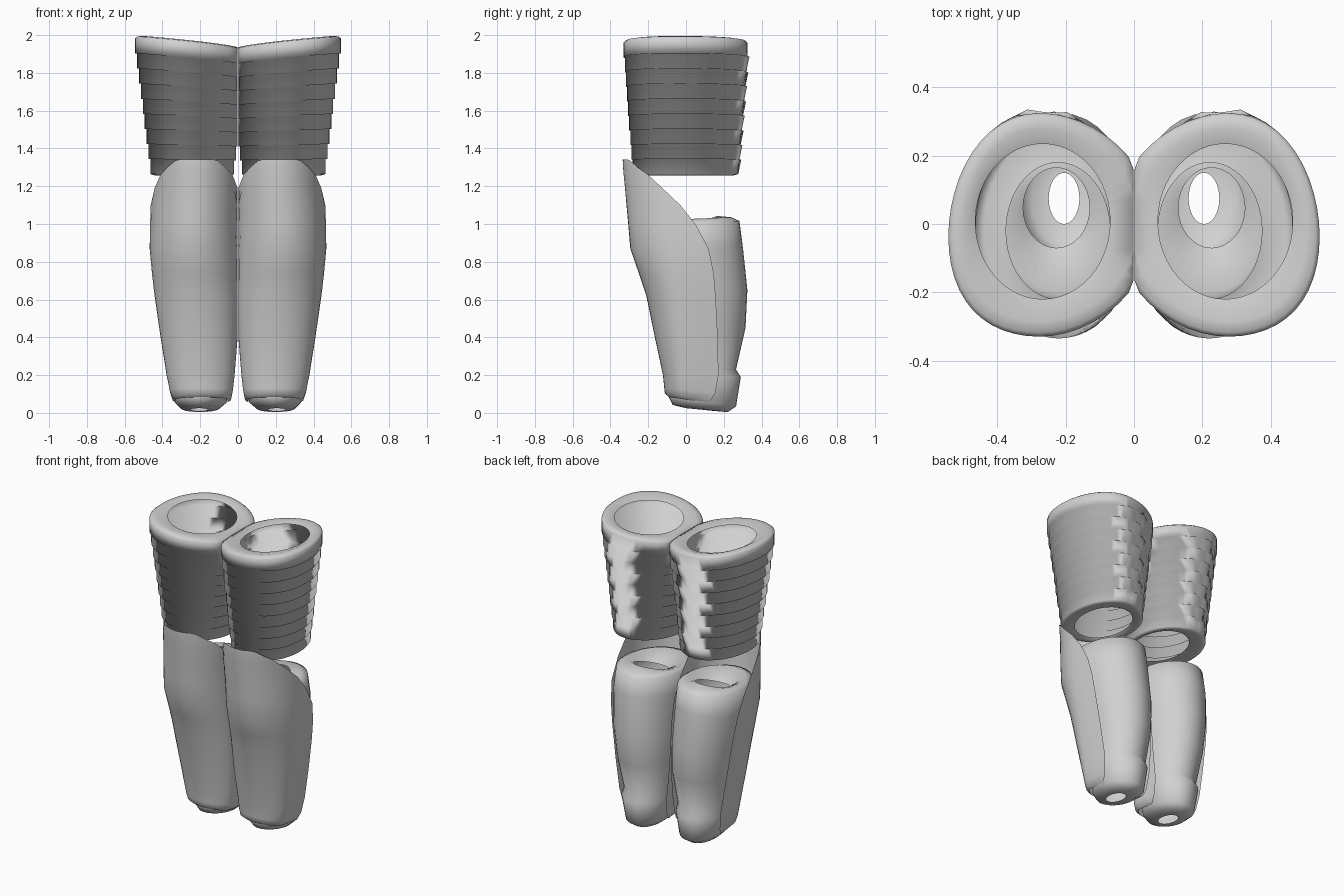
import bpy, bmesh, math

if "Cube" in bpy.data.objects:
    bpy.data.objects.remove(bpy.data.objects["Cube"])

grey = bpy.data.materials.new("light_grey")
grey.diffuse_color = (0.64, 0.64, 0.64, 1)
grey.use_nodes = True
grey.node_tree.nodes["Principled BSDF"].inputs["Base Color"].default_value = grey.diffuse_color


def loft(name, rings, closed, angle):
    """Skin a top-to-bottom list of rings, mirror it to the other leg, smooth it."""
    bm = bmesh.new()
    rows = [[bm.verts.new(p) for p in r] for r in rings]
    n = len(rows[0])
    for a, b in zip(rows, rows[1:]):
        for i in range(n if closed else n - 1):
            j = (i + 1) % n
            bm.faces.new((b[i], b[j], a[j], a[i]))
    me = bpy.data.meshes.new(name)
    bm.to_mesh(me)
    bm.free()
    me.materials.append(grey)
    ob = bpy.data.objects.new(name, me)
    bpy.context.collection.objects.link(ob)
    bpy.ops.object.select_all(action='DESELECT')
    ob.select_set(True)
    bpy.context.view_layer.objects.active = ob
    bpy.ops.object.shade_smooth_by_angle(angle=math.radians(angle))
    mir = ob.modifiers.new("other_leg", 'MIRROR')
    mir.use_mirror_merge = False
    return ob


def oval(x0, x1, y0, y1, z, n, bump=None, skew=0.0):
    """Oval ring in a bounding box, flattened at the centre plane; z is a function of x, y."""
    pts = []
    for i in range(n):
        a = 2 * math.pi * i / n
        c, s = math.cos(a), math.sin(a)
        x = (x0 + x1) / 2 + (x1 - x0) / 2 * c + skew * s * s
        y = (y0 + y1) / 2 + (y1 - y0) / 2 * s - skew * max(c, 0) ** 2
        if bump:
            y += bump(math.degrees(a))
        x = max(x, 0.002)
        pts.append((x, y, z(x, y)))
    return pts


# Thigh guard: open shell of overlapping bands, rolled rims, studded strip at the back
N, BANDS = 48, 9


def thigh_z(u, dz=0.0):
    return lambda x, y: 1.257 + (1 - u) * (0.678 + 0.065 * min(x / 0.54, 1) ** 0.7) + dz


def thigh_ring(u, s, dz=0.0, inset=0.0, bump=None):
    # u sets the height, s the taper
    return oval(-0.06 + 0.08 * s + inset, 0.544 - 0.08 * s - inset,
                -0.33 + 0.047 * s + inset, 0.325 - 0.05 * s - inset,
                thigh_z(u, dz), N, bump, 0.035 - 0.025 * s)


def stud(k, size):
    def f(deg):
        lo = 64 + (7.5 if k % 2 else 0)
        if not lo < deg < lo + 45:
            return 0
        return size * abs(math.sin(math.pi * (deg - lo) / 22.5))
    return f


thigh = [oval(0.07, 0.465, -0.22, 0.235, thigh_z(0, -0.015), N),
         thigh_ring(0, 0, -0.001, 0.045),
         thigh_ring(0, 0, -0.006, 0.012)]
for k in range(BANDS):
    u = 0.022 + k / BANDS * 0.968
    s = k / (BANDS - 1)
    # straight band whose lower edge overhangs the next one
    thigh.append(thigh_ring(u, s, bump=stud(k, 0.02 if k else 0)))
    thigh.append(thigh_ring(u + 0.968 / BANDS, s, bump=stud(k, 0.004)))
thigh += [thigh_ring(1, 1, 0, 0.025),
          oval(0.07, 0.375, -0.22, 0.18, thigh_z(1, 0.015), N)]
loft("thigh_guard", thigh, True, 125)

# Calf guard: hollow tube with a rolled top, ankle crease and small foot opening
calf_rows = [  # z, x0, x1, y0, y1, slope along y
    (1.02, 0.13, 0.325, -0.07, 0.165, 0.35),
    (1.03, 0.05, 0.39, -0.20, 0.24, 0.04),
    (1.01, 0.02, 0.43, -0.25, 0.283, 0.03),
    (0.90, 0.012, 0.44, -0.24, 0.298, 0),
    (0.87, 0.012, 0.44, -0.24, 0.302, 0),
    (0.65, 0.015, 0.415, -0.18, 0.325, 0),
    (0.45, 0.022, 0.385, -0.13, 0.315, 0),
    (0.23, 0.045, 0.35, -0.09, 0.265, 0),
    (0.19, 0.045, 0.355, -0.09, 0.29, 0),
    (0.055, 0.06, 0.335, -0.09, 0.265, -0.13),
    (0.02, 0.10, 0.30, -0.07, 0.22, -0.13),
    (0.015, 0.16, 0.25, 0.0, 0.15, -0.10),
]
calf = [oval(x0, x1, y0, y1, lambda x, y, z=z, t=t: z + t * (y - 0.1), 32)
        for z, x0, x1, y0, y1, t in calf_rows]
loft("calf_guard", calf, True, 80)

# Shin plate: U-shaped sheet whose side edges sweep back as it goes down
plate_rows = [  # z, x0, x1, front y, side edge y, slope along y
    (1.342, -0.02, 0.46, -0.335, -0.312, 0),
    (1.335, -0.02, 0.46, -0.335, -0.295, 0),
    (1.30, -0.02, 0.46, -0.333, -0.255, 0),
    (1.26, -0.02, 0.46, -0.330, -0.20, 0),
    (1.19, -0.02, 0.46, -0.323, -0.125, 0),
    (1.10, -0.015, 0.463, -0.315, -0.03, 0),
    (1.00, -0.01, 0.466, -0.306, 0.05, 0),
    (0.87, -0.01, 0.468, -0.295, 0.12, 0),
    (0.74, -0.01, 0.456, -0.25, 0.147, 0),
    (0.62, -0.01, 0.442, -0.21, 0.157, 0),
    (0.40, 0.0, 0.410, -0.165, 0.168, 0),
    (0.20, 0.018, 0.378, -0.122, 0.172, 0),
    (0.13, 0.027, 0.362, -0.115, 0.155, -0.1),
    (0.10, 0.035, 0.35, -0.112, 0.13, -0.15),
    (0.085, 0.055, 0.33, -0.09, 0.10, -0.15),
]


def plate_ring(z, x0, x1, yf, ye, slope, n=24):
    cx, rx, ry, ry_back = (x0 + x1) / 2, (x1 - x0) / 2, -yf, 0.6
    if ye < 0:
        top = math.acos(-ye / ry)
    else:
        top = math.pi / 2 + math.asin(ye / ry_back)
    pts = []
    for i in range(n + 1):
        a = top * (2 * i / n - 1)
        c = math.cos(a)
        x = max(cx + rx * math.sin(a), 0.002)
        y = -ry * c if c > 0 else -ry_back * c
        pts.append((x, y, z + slope * (y + 0.1)))
    return pts


loft("shin_plate", [plate_ring(*r) for r in plate_rows], False, 60)
